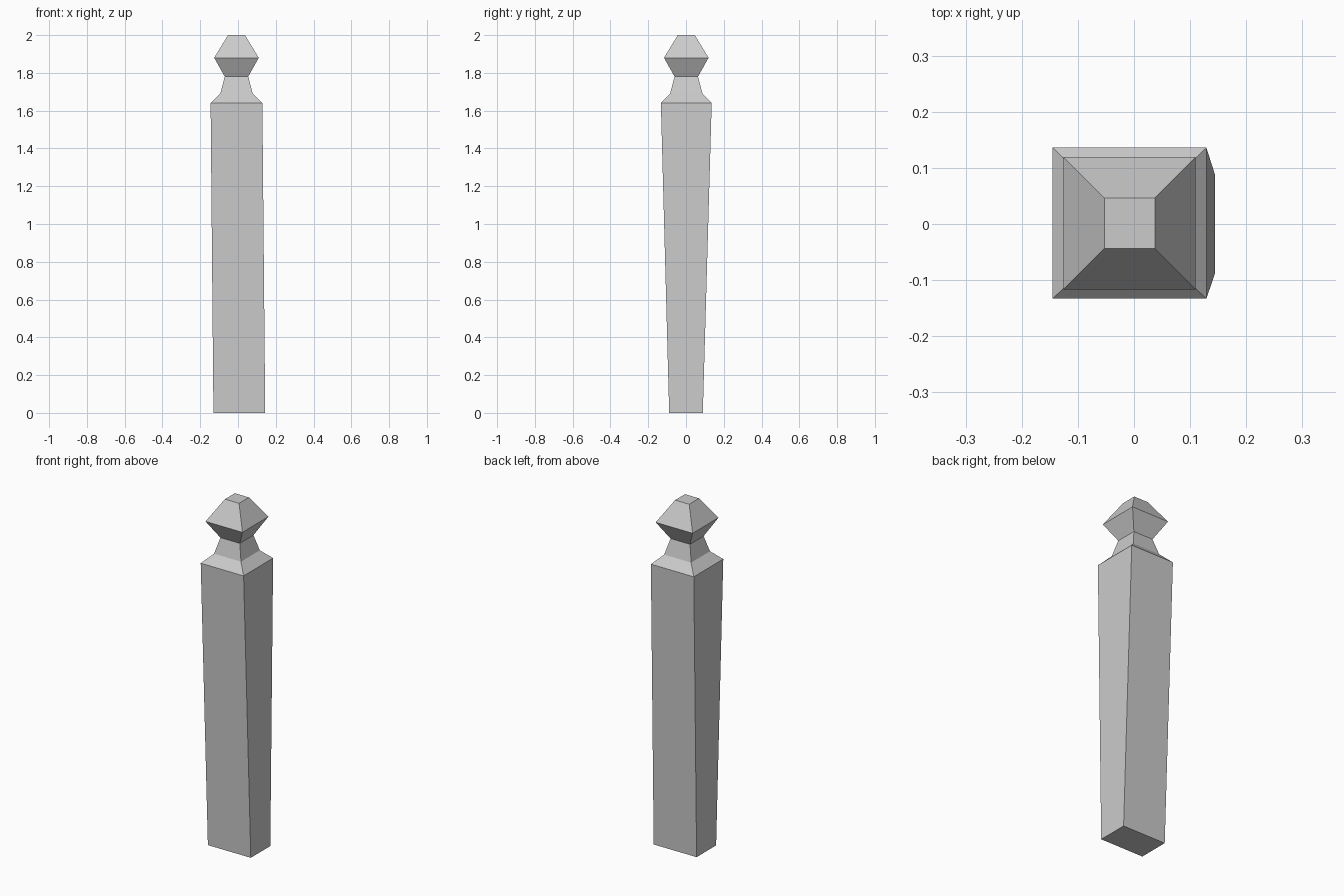
import bpy, bmesh

if "Cube" in bpy.data.objects:
    bpy.data.objects.remove(bpy.data.objects["Cube"])

# Square cross-sections from foot to tip: z, centre x, centre y, half width x, half width y
SECTIONS = [
    (0.00, 0.007, 0.0, 0.137, 0.089),        # foot
    (1.64, -0.008, 0.0015, 0.137, 0.1345),   # shoulder
    (1.69, -0.008, 0.0015, 0.086, 0.086),    # base of neck
    (1.78, -0.008, 0.0015, 0.062, 0.062),    # neck
    (1.88, -0.008, 0.0015, 0.118, 0.118),    # widest part of finial
    (2.00, -0.008, 0.0015, 0.045, 0.045),    # flat tip
]
CORNERS = [(-1, -1), (1, -1), (1, 1), (-1, 1)]


def loft(name, sections):
    bm = bmesh.new()
    rings = [[bm.verts.new((cx + sx * hx, cy + sy * hy, z)) for sx, sy in CORNERS]
             for z, cx, cy, hx, hy in sections]
    for low, high in zip(rings, rings[1:]):
        for i in range(4):
            j = (i + 1) % 4
            bm.faces.new((low[i], low[j], high[j], high[i]))
    bm.faces.new(rings[0][::-1])
    bm.faces.new(rings[-1])
    mesh = bpy.data.meshes.new(name)
    bm.to_mesh(mesh)
    bm.free()
    obj = bpy.data.objects.new(name, mesh)
    bpy.context.collection.objects.link(obj)
    return obj


# Tapered post with its faceted finial, one closed surface
loft("fence_post", SECTIONS)
